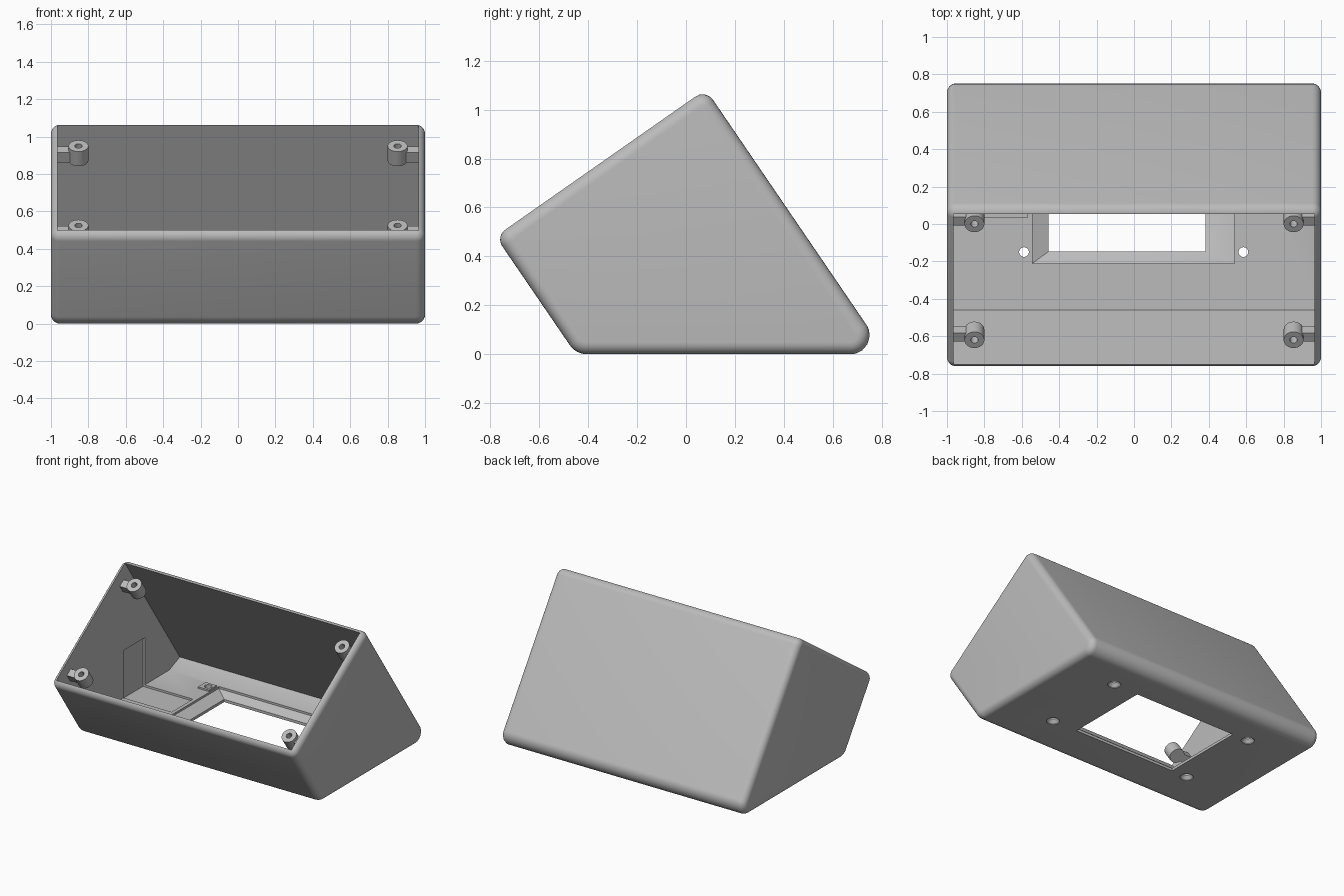
import bpy, bmesh, math
from mathutils import Vector, Matrix

old = bpy.data.objects.get("Cube")
if old:
    bpy.data.objects.remove(old, do_unlink=True)

grey = bpy.data.materials.new("light grey plastic")
grey.use_nodes = True
colour = (0.5, 0.5, 0.5, 1)
grey.diffuse_color = colour
grey.node_tree.nodes["Principled BSDF"].inputs["Base Color"].default_value = colour

TILT = math.radians(35)
WALL = 0.035
FLOOR = 0.07


def loft(bm, rings, matrix=Matrix()):
    """Skin a stack of equal-length point rings and cap both ends."""
    loops = [[bm.verts.new(matrix @ Vector(p)) for p in r] for r in rings]
    n = len(loops[0])
    for a, b in zip(loops, loops[1:]):
        for i in range(n):
            j = (i + 1) % n
            bm.faces.new((a[i], a[j], b[j], b[i]))
    caps = [bm.faces.new(loops[0]), bm.faces.new(loops[-1])]
    return caps


def finish(name, bm):
    bmesh.ops.recalc_face_normals(bm, faces=bm.faces)
    mesh = bpy.data.meshes.new(name)
    bm.to_mesh(mesh)
    bm.free()
    mesh.materials.append(grey)
    ob = bpy.data.objects.new(name, mesh)
    bpy.context.collection.objects.link(ob)
    return ob


def solid(name, rings):
    bm = bmesh.new()
    loft(bm, rings)
    return finish(name, bm)


def circle(r, z, x=0, y=0, n=32):
    return [(x + r * math.cos(2 * math.pi * i / n),
             y + r * math.sin(2 * math.pi * i / n), z) for i in range(n)]


def rect(x0, x1, y0, y1, z):
    return [(x0, y0, z), (x1, y0, z), (x1, y1, z), (x0, y1, z)]


def side_profile(points, x):
    return [(x, y, z) for y, z in points]


def rounded(corners, steps=8):
    """Fillet each (y, z, radius) corner of a convex outline."""
    out = []
    for i, (y, z, r) in enumerate(corners):
        p = Vector((y, z))
        a = (Vector(corners[i - 1][:2]) - p).normalized()
        b = (Vector(corners[(i + 1) % len(corners)][:2]) - p).normalized()
        half = a.angle(b) / 2
        centre = p + (a + b).normalized() * r / math.sin(half)
        start = p + a * r / math.tan(half) - centre
        end = p + b * r / math.tan(half) - centre
        for k in range(steps + 1):
            t = k / steps
            d = start.lerp(end, t).normalized() * r
            out.append(tuple(centre + d))
    return out


def boolean(target, cutter, operation="DIFFERENCE"):
    mod = target.modifiers.new(operation.lower(), "BOOLEAN")
    mod.object, mod.operation, mod.solver = cutter, operation, "EXACT"
    bpy.context.view_layer.objects.active = target
    bpy.ops.object.modifier_apply(modifier=mod.name)
    bpy.data.objects.remove(cutter, do_unlink=True)


def smooth(ob):
    bpy.ops.object.select_all(action="DESELECT")
    ob.select_set(True)
    bpy.context.view_layer.objects.active = ob
    bpy.ops.object.shade_smooth_by_angle(angle=math.radians(32))


# Outer shell: wedge outline with rounded corners and rounded ends
outline = rounded([(-0.78, 0.483, 0.052), (-0.45, 0, 0.085),
                   (0.82, 0, 0.077), (0.08, 1.085, 0.055)])
bm = bmesh.new()
caps = loft(bm, [side_profile(outline, -1), side_profile(outline, 1)])
bmesh.ops.recalc_face_normals(bm, faces=bm.faces)
bmesh.ops.bevel(bm, geom=list({e for f in caps for e in f.edges}), offset=0.048,
                segments=6, profile=0.5, affect="EDGES")
shell = finish("enclosure_shell", bm)

# Hollow interior, open on the sloping face, with a ramp at the back of the floor
inside = [(-0.809, 0.585), (-0.46, FLOOR), (0.57, FLOOR),
          (0.696, 0.12), (0.051, 1.065), (-0.007, 1.147)]
half = 1 - WALL
boolean(shell, solid("cavity_cutter", [side_profile(inside, -half),
                                       side_profile(inside, half)]))

# Shallow pocket in the floor and the end wall
boolean(shell, solid("pocket_cutter", [rect(-0.98, -0.57, 0.035, 0.285, 0.055),
                                       rect(-0.98, -0.57, 0.035, 0.285, 0.42)]))

# Window in the floor with a recessed sloping border
hole = (-0.457, 0.382, -0.147, 0.49)
border = (-0.543, 0.537, -0.21, 0.55)
boolean(shell, solid("window_cutter", [rect(*hole, -0.1), rect(*hole, 0.02),
                                       rect(*border, 0.055), rect(*border, 0.1)]))

# Square pads around the rear screw holes, then the countersunk holes
for x in (-0.595, 0.595):
    boolean(shell, solid("screw_pad", [rect(x - 0.045, x + 0.045, 0.445, 0.535, 0.05),
                                       rect(x - 0.045, x + 0.045, 0.445, 0.535, 0.082)]),
            "UNION")
for x in (-0.588, 0.585):
    for y in (-0.15, 0.49):
        boolean(shell, solid("screw_cutter", [
            circle(0.045, -0.02, x, y), circle(0.045, 0.005, x, y),
            circle(0.026, 0.03, x, y), circle(0.026, 0.2, x, y)]))
smooth(shell)

# Four screw posts, square to the open face, bracketed to the end walls
for side, sx in (("left", 1), ("right", -1)):
    for level, y, z in (("upper", 0.0, 0.95), ("lower", -0.62, 0.525)):
        place = Matrix.Translation((sx * 0.853, y, z)) @ Matrix.Rotation(TILT, 4, "X")
        bm = bmesh.new()
        loft(bm, [circle(0.053, -0.095), circle(0.053, 0),
                  circle(0.02, 0), circle(0.02, -0.075)], place)
        xs = sorted((sx * 0.035, sx * 0.125))
        loft(bm, [rect(*xs, -0.028, 0.028, -0.09),
                  rect(*xs, -0.028, 0.028, -0.025)], place)
        smooth(finish(f"{level}_{side}_screw_post", bm))
